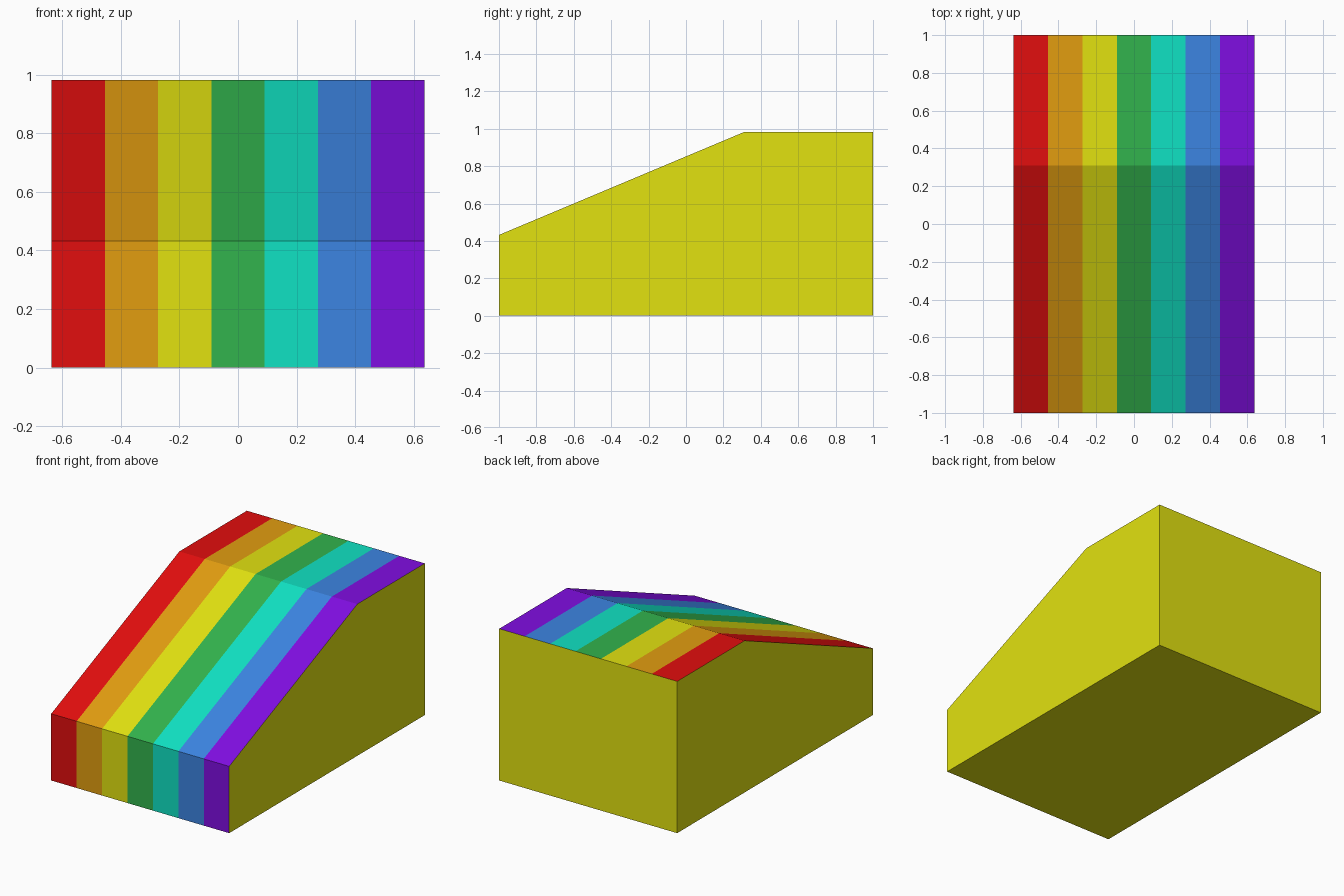
import bpy, bmesh

if "Cube" in bpy.data.objects:
    bpy.data.objects.remove(bpy.data.objects["Cube"])

HALF_W = 0.637
STRIPES = 7
# Side profile (y, z): front foot, front top, ramp top, back top, back foot
PROFILE = [(-1, 0), (-1, 0.432), (0.31, 0.982), (1, 0.982), (1, 0)]


def linear(c):
    c /= 255
    return c / 12.92 if c <= 0.04045 else ((c + 0.055) / 1.055) ** 2.4


def material(name, rgb):
    m = bpy.data.materials.new(name)
    m.diffuse_color = [linear(c) for c in rgb] + [1]
    m.use_nodes = True
    m.node_tree.nodes["Principled BSDF"].inputs["Base Color"].default_value = m.diffuse_color
    return m


# Rainbow colours from left to right; yellow is also the body colour
colours = [("red", (226, 14, 14)), ("orange", (226, 157, 16)),
           ("yellow", (226, 226, 16)), ("green", (50, 179, 77)),
           ("teal", (16, 226, 195)), ("blue", (60, 133, 226)),
           ("purple", (128, 14, 226))]
YELLOW = 2

mesh = bpy.data.meshes.new("striped_wedge_block")
block = bpy.data.objects.new("striped_wedge_block", mesh)
bpy.context.collection.objects.link(block)
for name, rgb in colours:
    mesh.materials.append(material(name, rgb))

bm = bmesh.new()
# One copy of the profile at every stripe boundary
rings = []
for i in range(STRIPES + 1):
    x = -HALF_W + 2 * HALF_W * i / STRIPES
    rings.append([bm.verts.new((x, y, z)) for y, z in PROFILE])

# Strips: front, ramp and top are striped, back and bottom are plain
n = len(PROFILE)
for i in range(STRIPES):
    for j in range(n):
        k = (j + 1) % n
        f = bm.faces.new((rings[i][j], rings[i + 1][j], rings[i + 1][k], rings[i][k]))
        f.material_index = i if j < 3 else YELLOW

# Plain side walls
for ring in (rings[0], rings[-1]):
    bm.faces.new(ring).material_index = YELLOW

bmesh.ops.recalc_face_normals(bm, faces=bm.faces)
bm.to_mesh(mesh)
bm.free()
